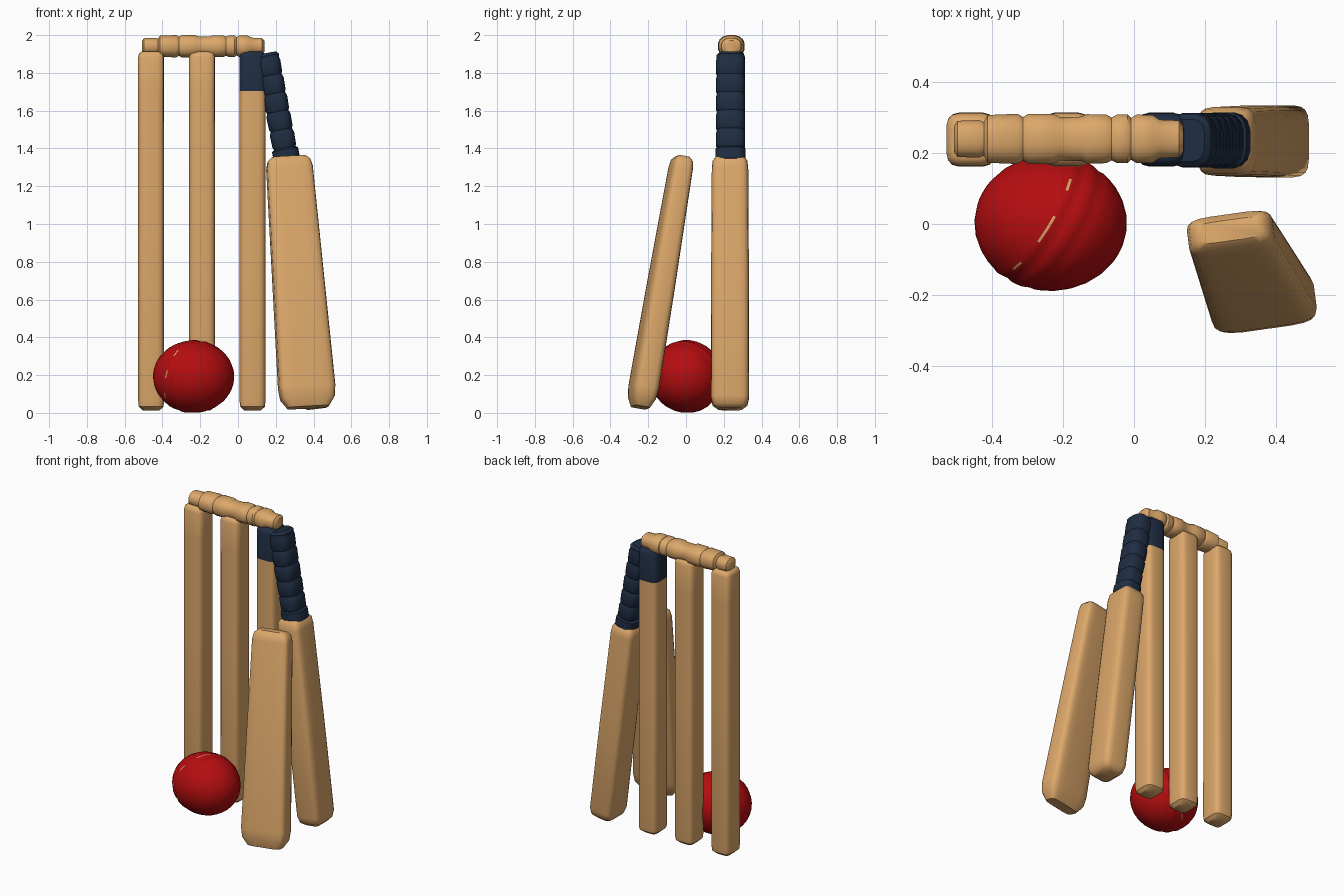
import bpy, bmesh, math
from mathutils import Vector


def mat(name, rgb):
    m = bpy.data.materials.new(name)
    m.diffuse_color = (*rgb, 1)
    return m


WOOD = mat("pale wood", (0.72, 0.39, 0.145))
NAVY = mat("navy grip", (0.014, 0.027, 0.056))
RED = mat("red leather", (0.46, 0.004, 0.005))


def loft(name, start, end, sections, side, power, n, mats, rule=None, angle=40):
    """Loft along start-end; each section is (distance, half width, half depth).
    power 2 gives round sections, higher powers give rounded squares."""
    start, end, side = Vector(start), Vector(end), Vector(side)
    w = (end - start).normalized()
    u = (side - w * side.dot(w)).normalized()
    v = w.cross(u)
    bm = bmesh.new()
    rings = []
    for d, a, b in sections:
        ring = []
        for i in range(n):
            t = 2 * math.pi * (i + 0.5) / n
            c, s = math.cos(t), math.sin(t)
            x = math.copysign(abs(c) ** (2 / power), c) * a
            y = math.copysign(abs(s) ** (2 / power), s) * b
            ring.append(bm.verts.new(start + w * d + u * x + v * y))
        rings.append(ring)
    for k in range(len(rings) - 1):
        for i in range(n):
            j = (i + 1) % n
            f = bm.faces.new((rings[k][i], rings[k][j], rings[k + 1][j], rings[k + 1][i]))
            if rule:
                f.material_index = rule(k, i)
    for k, ring in ((0, rings[0]), (len(rings) - 2, rings[-1])):
        f = bm.faces.new(ring)
        if rule:
            f.material_index = rule(k, 0)
    bmesh.ops.recalc_face_normals(bm, faces=bm.faces)
    me = bpy.data.meshes.new(name)
    bm.to_mesh(me)
    bm.free()
    for m in mats:
        me.materials.append(m)
    ob = bpy.data.objects.new(name, me)
    bpy.context.collection.objects.link(ob)
    bpy.ops.object.select_all(action='DESELECT')
    ob.select_set(True)
    bpy.context.view_layer.objects.active = ob
    bpy.ops.object.shade_smooth_by_angle(angle=math.radians(angle))
    return ob


# Three stumps; the right one has a navy top where the grip rests
stump = [(0, 0.045, 0.048), (0.02, 0.066, 0.072), (0.05, 0.069, 0.077), (1.0, 0.069, 0.076),
         (1.69, 0.07, 0.075), (1.87, 0.07, 0.075), (1.89, 0.064, 0.068), (1.90, 0.05, 0.055)]
for name, x in (("left_stump", -0.46), ("middle_stump", -0.19), ("right_stump", 0.077)):
    right = name == "right_stump"
    loft(name, (x, 0.238, 0.013), (x, 0.238, 1.913), stump, (1, 0, 0), 4.5, 16,
         [WOOD, NAVY], (lambda k, i: int(k >= 4)) if right else None)

# Turned bails lying across the stumps
bail = [(0, 0.03), (0.01, 0.043), (0.07, 0.045), (0.085, 0.04), (0.095, 0.057), (0.18, 0.06),
        (0.195, 0.052), (0.21, 0.06), (0.28, 0.06), (0.30, 0.052), (0.36, 0.053), (0.375, 0.059),
        (0.43, 0.058), (0.445, 0.051), (0.46, 0.058), (0.49, 0.058), (0.50, 0.05), (0.515, 0.058),
        (0.56, 0.057), (0.58, 0.046), (0.635, 0.044), (0.648, 0.03)]
loft("bails", (-0.508, 0.24, 1.941), (0.14, 0.24, 1.941),
     [(d, r * 1.2, r) for d, r in bail], (0, 1, 0), 2.4, 16, [WOOD])

# Bound bat handle, tilted, with rounded grip rings
grip = [(0, 0.05, 0.06), (0.015, 0.066, 0.075)]
for k in range(5):
    d = 0.03 + k * 0.098
    grip += [(d, 0.061, 0.074), (d + 0.015, 0.066, 0.078), (d + 0.08, 0.064, 0.077),
             (d + 0.09, 0.058, 0.072)]
grip += [(0.52, 0.071, 0.08), (0.58, 0.071, 0.08)]
loft("bat_handle", (0.151, 0.236, 1.905), (0.26, 0.236, 1.335), grip, (1, 0, 0), 3, 16, [NAVY])

# Rear blade, edge on, below the handle
loft("rear_blade", (0.254, 0.233, 1.352), (0.417, 0.233, 0.02),
     [(0, 0.06, 0.075), (0.02, 0.078, 0.092), (0.06, 0.083, 0.097), (0.7, 0.086, 0.101),
      (1.28, 0.085, 0.102), (1.32, 0.075, 0.092), (1.341, 0.05, 0.065)],
     (1, 0, 0), 5, 20, [WOOD])

# Front blade, broad and leaning back
loft("front_blade", (0.268, -0.018, 1.356), (0.372, -0.242, 0.028),
     [(0, 0.09, 0.03), (0.02, 0.113, 0.05), (0.06, 0.122, 0.056), (0.7, 0.137, 0.066),
      (1.24, 0.15, 0.071), (1.30, 0.143, 0.064), (1.349, 0.11, 0.042)],
     (0.99, 0.13, 0), 5, 20, [WOOD])

# Ball turned about its seam axis, with raised ridges and a stitched line
R = 0.192
lat = [-0.995, -0.96, -0.87, -0.75, -0.6, -0.45, -0.33, -0.27, -0.235, -0.17, -0.12, -0.06, 0.0,
       0.06, 0.12, 0.18, 0.25, 0.35, 0.5, 0.65, 0.8, 0.9, 0.965, 0.996]
ridge = {-0.27: 1.012, -0.235: 1.012, -0.12: 0.985, 0.0: 1.012, 0.06: 1.012, 0.18: 0.988}
sec = []
for t in lat:
    r = R * math.sqrt(1 - t * t) * ridge.get(t, 1)
    sec.append((R * (t + 1), r, r))
axis = Vector((0.85, -0.45, -0.25)).normalized()
ball = loft("ball", -axis * R, axis * R, sec, (0, 0, 1), 2, 28, [RED, WOOD],
            lambda k, i: int(k == 7 and i % 3 == 0), 60)
for vert in ball.data.vertices:
    vert.co.x *= 1.12
ball.location = (-0.235, 0.003, 0.192)
